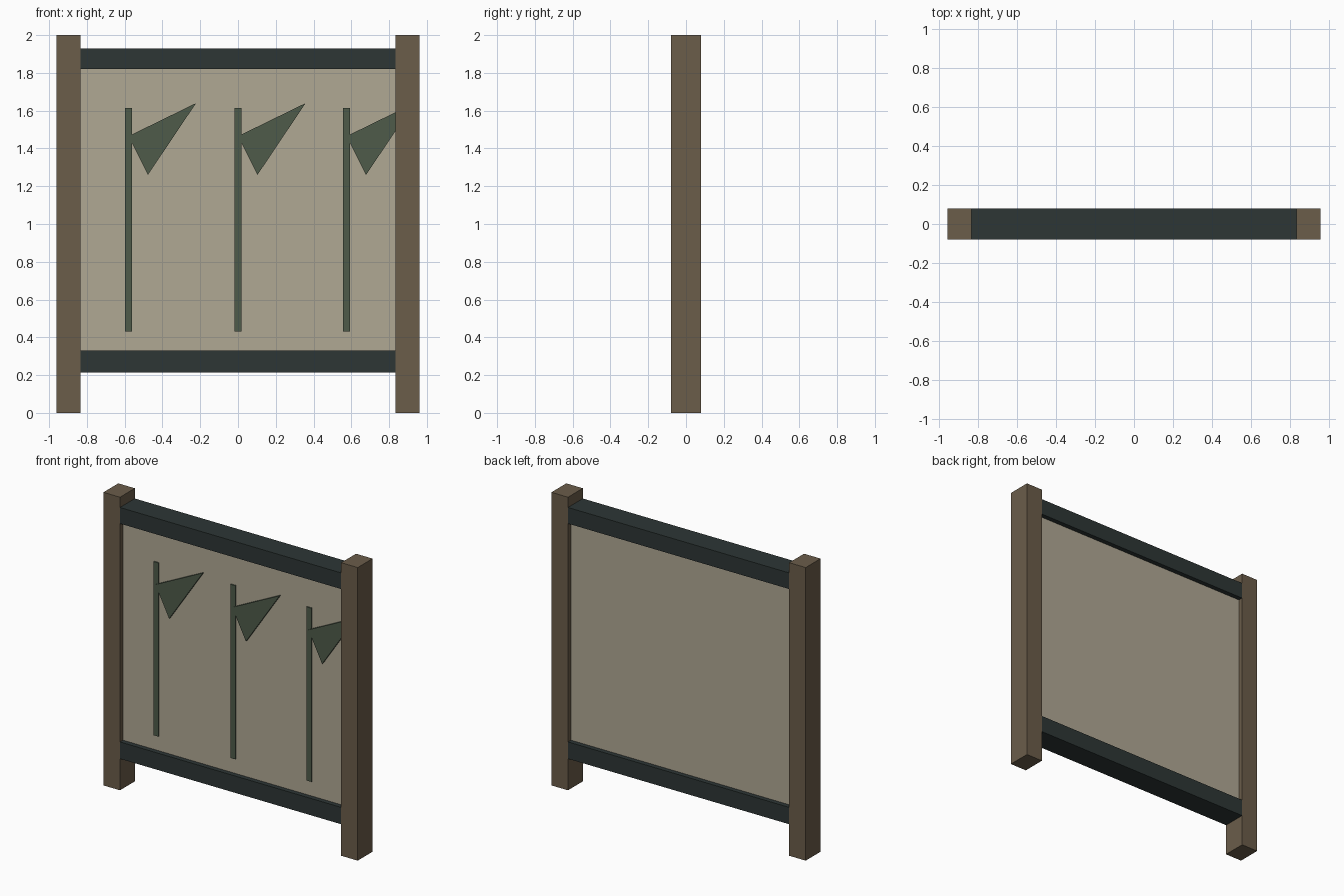
import bpy, bmesh

if "Cube" in bpy.data.objects:
    bpy.data.objects.remove(bpy.data.objects["Cube"])


def srgb(hex_code):
    def lin(v):
        return v / 12.92 if v <= 0.04045 else ((v + 0.055) / 1.055) ** 2.4
    return [lin(int(hex_code[i:i + 2], 16) / 255) for i in (0, 2, 4)] + [1.0]


def material(name, hex_code):
    mat = bpy.data.materials.new(name)
    mat.diffuse_color = srgb(hex_code)
    mat.use_nodes = True
    mat.node_tree.nodes["Principled BSDF"].inputs["Base Color"].default_value = mat.diffuse_color
    return mat


WOOD = material("brown wood", "6B5D4A")
RAIL = material("dark slate", "2D3635")
PAPER = material("beige panel", "B0A894")
GREEN = material("dull green", "4E5B4A")


def prism(name, outline, y0, y1, mat):
    """Extrude an x-z outline (anticlockwise seen from the front) from y0 back to y1."""
    bm = bmesh.new()
    front = [bm.verts.new((x, y0, z)) for x, z in outline]
    back = [bm.verts.new((x, y1, z)) for x, z in outline]
    bm.faces.new(front)
    bm.faces.new(back[::-1])
    n = len(outline)
    for i in range(n):
        j = (i + 1) % n
        bm.faces.new((front[i], back[i], back[j], front[j]))
    bmesh.ops.recalc_face_normals(bm, faces=bm.faces)
    mesh = bpy.data.meshes.new(name)
    bm.to_mesh(mesh)
    bm.free()
    mesh.materials.append(mat)
    obj = bpy.data.objects.new(name, mesh)
    bpy.context.collection.objects.link(obj)
    return obj


def box(name, x0, x1, y0, y1, z0, z1, mat):
    return prism(name, [(x0, z0), (x1, z0), (x1, z1), (x0, z1)], y0, y1, mat)


# Square posts at both ends
box("left_post", -0.96, -0.835, -0.08, 0.08, 0, 2, WOOD)
box("right_post", 0.835, 0.96, -0.08, 0.08, 0, 2, WOOD)

# Rails fitted between the posts
box("bottom_rail", -0.835, 0.835, -0.08, 0.08, 0.215, 0.33, RAIL)
box("top_rail", -0.835, 0.835, -0.08, 0.08, 1.82, 1.93, RAIL)

# Recessed panel, let into the frame
box("panel", -0.85, 0.85, -0.048, 0.048, 0.30, 1.85, PAPER)

# Three stems with a pointed leaf on the front; the last leaf runs into the post
for i, x in enumerate((-0.58, 0.0, 0.575)):
    box(f"stem_{i + 1}", x - 0.019, x + 0.019, -0.056, -0.047, 0.43, 1.615, GREEN)
    prism(f"leaf_{i + 1}",
          [(x, 1.465), (x + 0.103, 1.26), (x + 0.358, 1.64)],
          -0.062, -0.053 + 0.006, GREEN)
